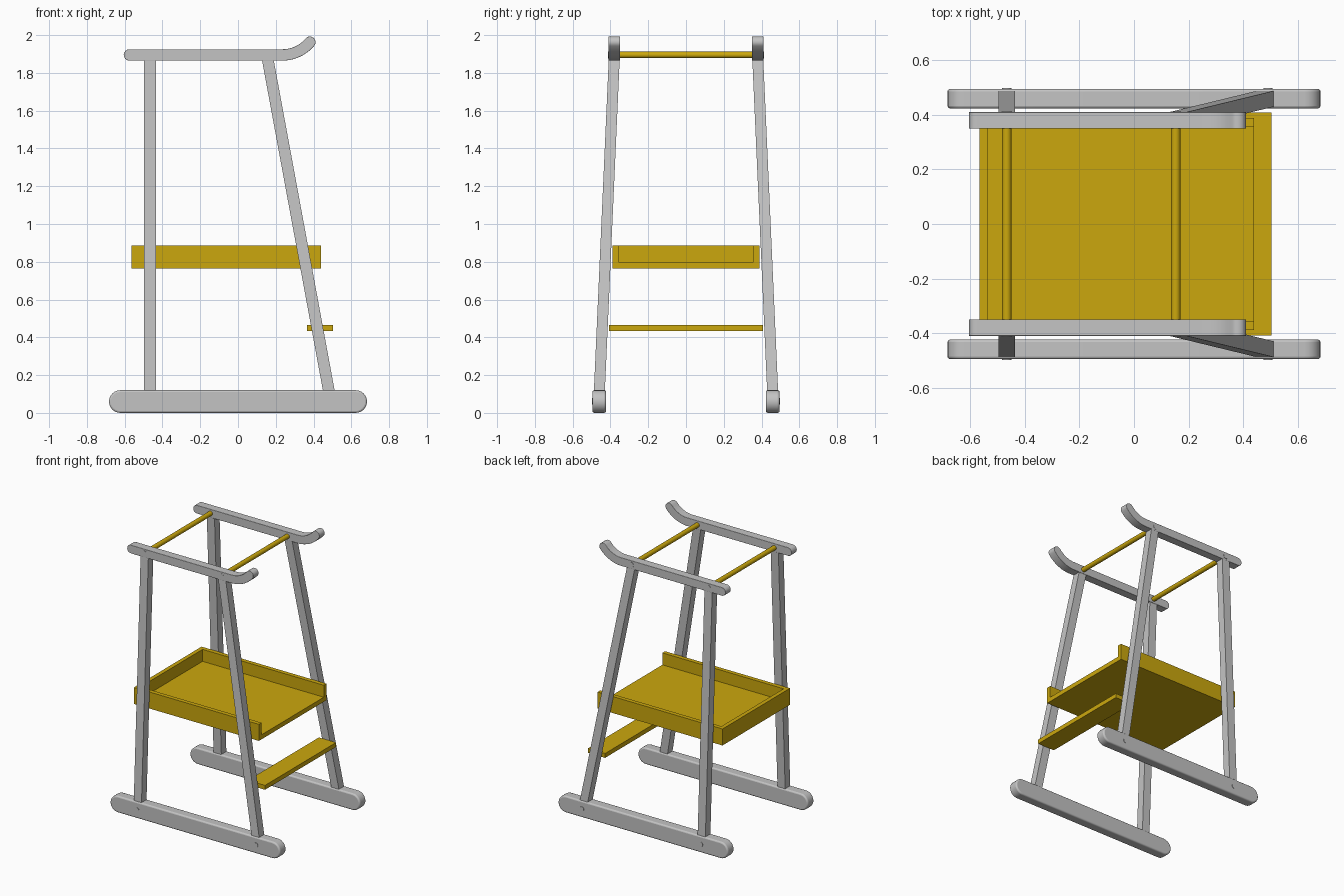
import bpy, bmesh
from math import pi, sin, cos, radians
from mathutils import Vector, Matrix

cube = bpy.data.objects.get("Cube")
if cube:
    bpy.data.objects.remove(cube, do_unlink=True)


def material(name, rgb):
    m = bpy.data.materials.new(name)
    m.use_nodes = True
    m.diffuse_color = (*rgb, 1)
    m.node_tree.nodes["Principled BSDF"].inputs["Base Color"].default_value = (*rgb, 1)
    return m


grey = material("light_grey", (0.55, 0.55, 0.55))
yellow = material("mustard_yellow", (0.6, 0.39, 0.004))


def finish(bm, name, mat, smooth=False, bevel=0):
    bmesh.ops.recalc_face_normals(bm, faces=bm.faces)
    mesh = bpy.data.meshes.new(name)
    bm.to_mesh(mesh)
    bm.free()
    mesh.materials.append(mat)
    ob = bpy.data.objects.new(name, mesh)
    bpy.context.collection.objects.link(ob)
    if bevel:
        mod = ob.modifiers.new("Soft edges", "BEVEL")
        mod.width, mod.segments, mod.limit_method = bevel, 3, "ANGLE"
        mod.angle_limit = radians(40)
    if smooth:
        bpy.ops.object.select_all(action="DESELECT")
        ob.select_set(True)
        bpy.context.view_layer.objects.active = ob
        bpy.ops.object.shade_smooth_by_angle(angle=radians(35))
    return ob


def prism(name, mat, bottom, top):
    """Solid joining two matching loops of points."""
    bm = bmesh.new()
    a = [bm.verts.new(p) for p in bottom]
    b = [bm.verts.new(p) for p in top]
    bm.faces.new(a)
    bm.faces.new(b)
    n = len(a)
    for i in range(n):
        bm.faces.new((a[i], a[(i + 1) % n], b[(i + 1) % n], b[i]))
    return bm


def box(name, mat, x, y, z):
    loop = [(x[0], y[0]), (x[1], y[0]), (x[1], y[1]), (x[0], y[1])]
    bm = prism(name, mat, [(*p, z[0]) for p in loop], [(*p, z[1]) for p in loop])
    return finish(bm, name, mat)


def bar(name, mat, path, r, y0, y1, bevel):
    """Flat bar with round ends that follows a path in the xz plane."""
    pts = [Vector(p) for p in path]
    tangents = [(pts[min(i + 1, len(pts) - 1)] - pts[max(i - 1, 0)]).normalized()
                for i in range(len(pts))]
    normals = [Vector((-t.y, t.x)) for t in tangents]
    upper = [p + n * r for p, n in zip(pts, normals)]
    lower = [p - n * r for p, n in zip(pts, normals)]

    def cap(c, n, t):
        return [c + n * r * cos(a * pi / 12) + t * r * sin(a * pi / 12) for a in range(1, 12)]

    outline = (upper + cap(pts[-1], normals[-1], tangents[-1]) + lower[::-1]
               + cap(pts[0], -normals[0], -tangents[0]))
    bm = prism(name, mat, [(p.x, y0, p.y) for p in outline], [(p.x, y1, p.y) for p in outline])
    return finish(bm, name, mat, True, bevel)


def rod(name, mat, x, z, r, y0, y1):
    bm = bmesh.new()
    place = Matrix.Translation((x, (y0 + y1) / 2, z)) @ Matrix.Rotation(pi / 2, 4, "X")
    bmesh.ops.create_cone(bm, cap_ends=True, segments=24, radius1=r, radius2=r,
                          depth=abs(y1 - y0), matrix=place)
    return finish(bm, name, mat, True)


# Leg axes: x at the foot joint and x at the rail joint
LEGS = {"rear": (-0.466, -0.466), "front": (0.491, 0.153)}
FOOT_Z, RAIL_Z = 0.062, 1.895


def leg(name, x_foot, x_rail, s):
    def section(z):
        t = (z - FOOT_Z) / (RAIL_Z - FOOT_Z)
        x = x_foot + (x_rail - x_foot) * t
        y = s * (0.461 + (0.379 - 0.461) * t)
        return [(x + i * 0.031, y + j * 0.029, z) for i, j in ((-1, -1), (1, -1), (1, 1), (-1, 1))]
    finish(prism(name, grey, section(0.1), section(1.88)), name, grey)


# Handle rail path: straight, then an arc curling upward
ARC_X, ARC_R = 0.235, 0.19
rail_path = [(-0.575, RAIL_Z)] + [
    (ARC_X + ARC_R * sin(a), RAIL_Z + ARC_R * (1 - cos(a)))
    for a in (radians(50) * i / 10 for i in range(11))]

for side, s in (("left", 1), ("right", -1)):
    y_side = "back" if s > 0 else "front"
    bar(f"{y_side}_foot", grey, [(-0.623, 0.06), (0.623, 0.06)], 0.06, s * 0.423, s * 0.495, 0.01)
    bar(f"{y_side}_handle_rail", grey, rail_path, 0.03, s * 0.349, s * 0.41, 0.002)
    for end, (x_foot, x_rail) in LEGS.items():
        leg(f"{y_side}_{end}_leg", x_foot, x_rail, s)
        # Joint pegs
        rod(f"{y_side}_{end}_foot_peg", grey, x_foot, FOOT_Z, 0.017, s * 0.48, s * 0.498)
        rod(f"{y_side}_{end}_rail_peg", grey, x_rail, RAIL_Z, 0.019, s * 0.4, s * 0.412)
    # Tray side walls
    box(f"{y_side}_tray_wall", yellow, (-0.535, 0.44), sorted((s * 0.357, s * 0.388)), (0.798, 0.885))

# Cross dowels
for end, (x_foot, x_rail) in LEGS.items():
    rod(f"{end}_dowel", yellow, x_rail, RAIL_Z, 0.017, -0.36, 0.36)

# Tray and step
box("tray_floor", yellow, (-0.565, 0.44), (-0.388, 0.388), (0.765, 0.798))
box("tray_end_wall", yellow, (-0.565, -0.535), (-0.388, 0.388), (0.798, 0.885))
box("step", yellow, (0.365, 0.503), (-0.408, 0.408), (0.434, 0.466))
